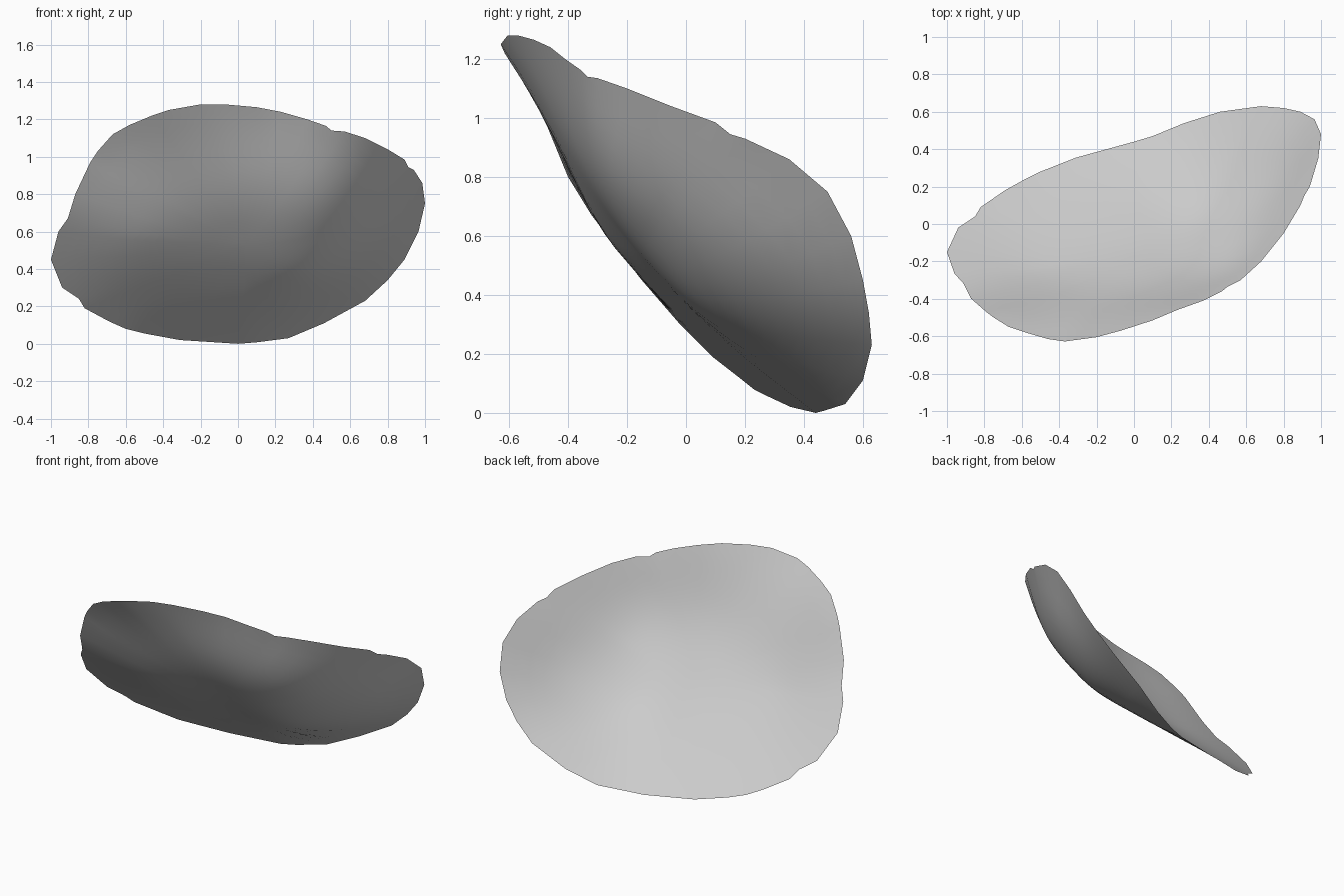
import bpy
import bmesh
import math
from mathutils import Vector

default_cube = bpy.data.objects.get("Cube")
if default_cube:
    bpy.data.objects.remove(default_cube, do_unlink=True)

# Rim of the curved shell: left tip, along the low edge, right side, high edge
rim = [Vector(p) for p in (
    (-1, -.15, .45), (-.94, -.02, .3), (-.85, .04, .24), (-.82, .09, .19),
    (-.69, .18, .12), (-.6, .23, .08), (-.5, .28, .055), (-.31, .355, .02),
    (0, .44, 0), (.1, .47, .008), (.27, .54, .03), (.46, .6, .11),
    (.68, .63, .23), (.8, .62, .34), (.89, .6, .45), (.965, .56, .6),
    (1, .48, .75), (.985, .35, .86), (.94, .2, .93), (.91, .15, .945),
    (.89, .1, .985), (.8, -.05, 1.04), (.68, -.2, 1.1), (.57, -.3, 1.135),
    (.5, -.335, 1.14), (.47, -.36, 1.165), (.37, -.41, 1.2),
    (.23, -.46, 1.24), (.1, -.515, 1.265), (-.07, -.57, 1.28),
    (-.2, -.605, 1.28), (-.37, -.628, 1.25), (-.46, -.615, 1.22),
    (-.58, -.58, 1.17), (-.67, -.55, 1.12), (-.75, -.5, 1.03),
    (-.79, -.47, .97), (-.87, -.4, .8), (-.91, -.32, .67), (-.96, -.265, .6))]

# Points the bowed middle passes through: the fold first, then the flatter side
belly = [Vector(p) for p in (
    (.25, .25, .2), (.35, .04, .38), (.45, -.105, .6), (.5, -.187, .75),
    (.58, -.21, .9), (.8, .26, .6), (0, .01, .355), (-.5, 0, .31),
    (-.5, -.27, .6), (0, -.21, .6), (-.4, -.43, .9), (.1, -.38, .9))]

HALF = math.sqrt(0.5)


def tilt(p):
    """Swap between world axes and axes across and through the sheet."""
    return Vector((p.x, (p.z - p.y) * HALF, (p.y + p.z) * HALF))


def kernel(a, b):
    d = math.hypot(a.x - b.x, a.y - b.y)
    return d * d * math.log(d) if d > 1e-9 else 0.0


def solve(matrix, values):
    """Gaussian elimination with pivoting."""
    rows = [list(row) + [value] for row, value in zip(matrix, values)]
    size = len(rows)
    for col in range(size):
        pivot = max(range(col, size), key=lambda i: abs(rows[i][col]))
        rows[col], rows[pivot] = rows[pivot], rows[col]
        for i in range(col + 1, size):
            factor = rows[i][col] / rows[col][col]
            for j in range(col, size + 1):
                rows[i][j] -= factor * rows[col][j]
    answer = [0.0] * size
    for i in reversed(range(size)):
        known = sum(rows[i][j] * answer[j] for j in range(i + 1, size))
        answer[i] = (rows[i][size] - known) / rows[i][i]
    return answer


# Thin bent plate through the rim and the belly points
anchors = [tilt(p) for p in rim + belly]
matrix = [[kernel(a, b) for b in anchors] + [1, a.x, a.y] for a in anchors]
for term in (lambda a: 1, lambda a: a.x, lambda a: a.y):
    matrix.append([term(a) for a in anchors] + [0, 0, 0])
weights = solve(matrix, [a.z for a in anchors] + [0, 0, 0])


def plate_point(flat):
    bend = sum(w * kernel(flat, a) for w, a in zip(weights, anchors))
    base, slope_u, slope_v = weights[-3:]
    depth = bend + base + slope_u * flat.x + slope_v * flat.y
    return tilt(Vector((flat.x, flat.y, depth)))


# Sheet of concentric rings from the middle out to the rim
RINGS = 16
middle = Vector((0.05, 0.48, 0))
edge = anchors[:len(rim)]
bm = bmesh.new()
hub = bm.verts.new(plate_point(middle))
rings = []
for i in range(1, RINGS + 1):
    rings.append([bm.verts.new(plate_point(middle.lerp(e, i / RINGS))) for e in edge])
for k in range(len(edge)):
    n = (k + 1) % len(edge)
    bm.faces.new((hub, rings[0][k], rings[0][n]))
    for inner, outer in zip(rings, rings[1:]):
        bm.faces.new((inner[k], outer[k], outer[n], inner[n]))
for face in bm.faces:
    face.smooth = True
mesh = bpy.data.meshes.new("curved_shell")
bm.to_mesh(mesh)
bm.free()
shell = bpy.data.objects.new("curved_shell", mesh)
bpy.context.collection.objects.link(shell)

# Plain grey
grey = bpy.data.materials.new("plain_grey")
grey.use_nodes = True
colour = (0.6, 0.6, 0.6, 1)
grey.diffuse_color = colour
grey.node_tree.nodes["Principled BSDF"].inputs["Base Color"].default_value = colour
mesh.materials.append(grey)
